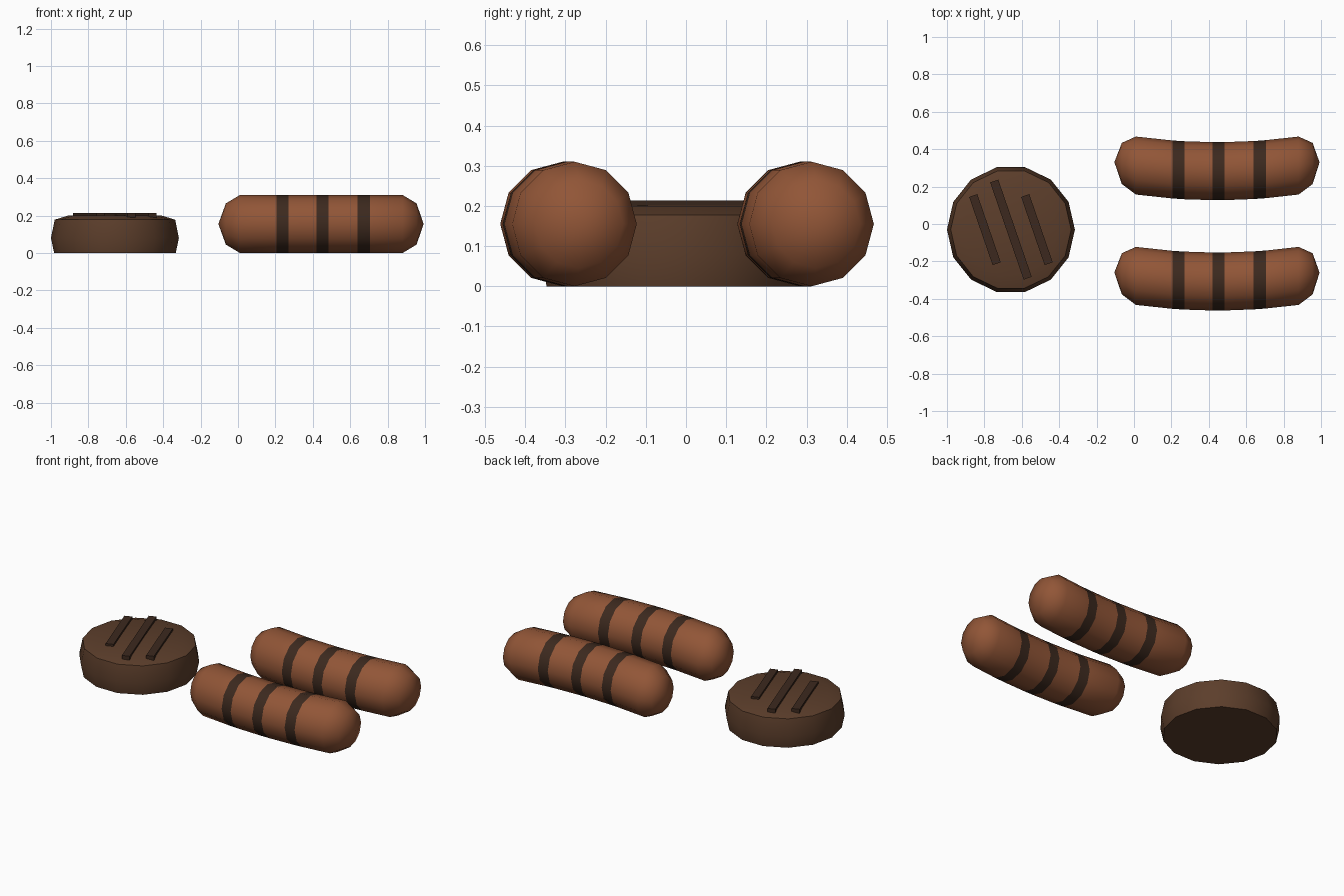
import bpy, bmesh
from math import sin, cos, tau, radians

if "Cube" in bpy.data.objects:
    bpy.data.objects.remove(bpy.data.objects["Cube"])


def material(name, rgb):
    m = bpy.data.materials.new(name)
    m.diffuse_color = (*rgb, 1)
    m.use_nodes = True
    m.node_tree.nodes["Principled BSDF"].inputs["Base Color"].default_value = m.diffuse_color
    return m


SAUSAGE = material("grilled_sausage", (0.285, 0.092, 0.038))
CHAR = material("char", (0.045, 0.022, 0.013))
PATTY = material("patty_meat", (0.107, 0.048, 0.024))


def finish(name, bm, mats, angle):
    bmesh.ops.recalc_face_normals(bm, faces=bm.faces)
    me = bpy.data.meshes.new(name)
    bm.to_mesh(me)
    bm.free()
    for m in mats:
        me.materials.append(m)
    ob = bpy.data.objects.new(name, me)
    bpy.context.collection.objects.link(ob)
    bpy.ops.object.select_all(action='DESELECT')
    ob.select_set(True)
    bpy.context.view_layer.objects.active = ob
    bpy.ops.object.shade_smooth_by_angle(angle=radians(angle))
    return ob


def bridge(bm, a, b, mat=0):
    n = len(a)
    for i in range(n):
        j = (i + 1) % n
        bm.faces.new((a[i], a[j], b[j], b[i])).material_index = mat


def fan(bm, ring, tip):
    for i in range(len(ring)):
        bm.faces.new((ring[i], ring[(i + 1) % len(ring)], tip))


# Sausage: 12-sided capsule bowed in y, with flush char bands
def sausage(name, y_mid):
    cx, r = 0.445, 0.155
    bow = lambda x: y_mid + 0.03 * ((x - cx) / 0.435) ** 2
    stations = [(-0.065, 0.11), (0.01, r), (0.205, r), (0.27, r), (0.42, r),
                (0.485, r), (0.64, r), (0.705, r), (0.88, r), (0.955, 0.11)]
    bm = bmesh.new()
    rings = [[bm.verts.new((x, bow(x) + rr * cos(tau * i / 12), r + rr * sin(tau * i / 12)))
              for i in range(12)] for x, rr in stations]
    for k in range(len(rings) - 1):
        bridge(bm, rings[k], rings[k + 1], int(k in (2, 4, 6)))
    for ring, x in ((rings[0], -0.105), (rings[-1], 0.992)):
        fan(bm, ring, bm.verts.new((x, bow(x), r)))
    finish(name, bm, (SAUSAGE, CHAR), 60)


sausage("back_sausage", 0.2825)
sausage("front_sausage", -0.3075)

# Patty: 14-sided disc with bulged side and slightly domed top
PX, PY = -0.658, -0.03
bm = bmesh.new()
rings = [[bm.verts.new((PX + r * cos(tau * i / 14), PY + r * sin(tau * i / 14), z))
          for i in range(14)]
         for r, z in ((0.325, 0), (0.342, 0.08), (0.322, 0.178), (0.25, 0.2))]
for a, b in zip(rings, rings[1:]):
    bridge(bm, a, b)
bm.faces.new(rings[0])
fan(bm, rings[-1], bm.verts.new((PX, PY, 0.203)))
finish("patty", bm, (PATTY,), 40)

# Raised grill marks on the patty
for i, (dx, length) in enumerate(((-0.139, 0.385), (0, 0.55), (0.139, 0.385))):
    bm = bmesh.new()
    bmesh.ops.create_cube(bm, size=1)
    ob = finish(f"grill_mark_{i + 1}", bm, (CHAR,), 30)
    ob.scale = (0.046, length, 0.03)
    ob.rotation_euler.z = radians(19)
    ob.location = (PX + dx, PY, 0.199)
